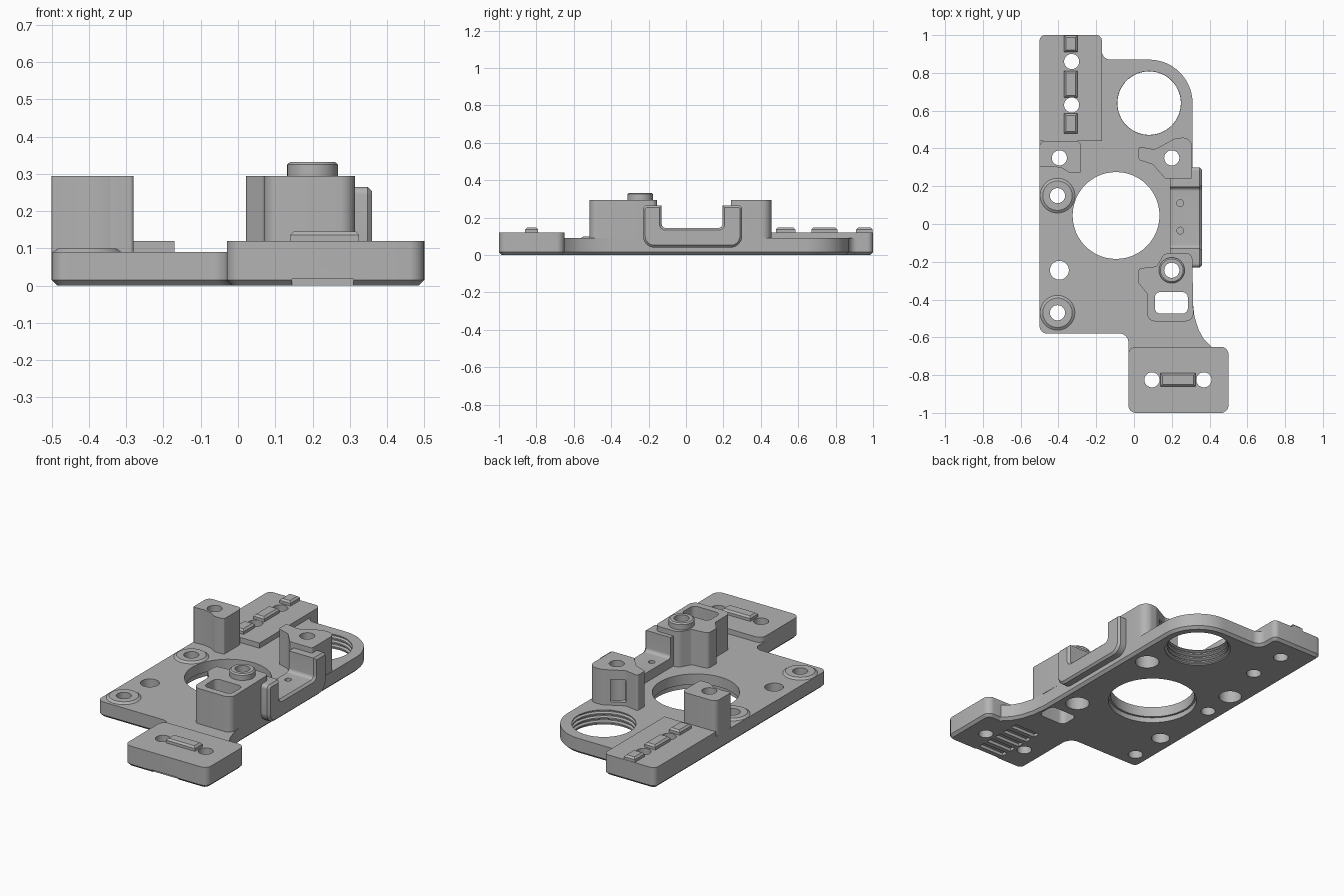
import bpy, bmesh, math
from mathutils import Vector, Matrix

if "Cube" in bpy.data.objects:
    bpy.data.objects.remove(bpy.data.objects["Cube"], do_unlink=True)

grey = bpy.data.materials.new("plain grey")
grey.use_nodes = True
grey.diffuse_color = (0.45, 0.45, 0.45, 1)
grey.node_tree.nodes["Principled BSDF"].inputs["Base Color"].default_value = grey.diffuse_color

T, PLATE, BLOCK, TOWER = 0.015, 0.09, 0.12, 0.295
parts, cutters = [], []


def finish(name, bm, group):
    bmesh.ops.recalc_face_normals(bm, faces=bm.faces)
    mesh = bpy.data.meshes.new(name)
    bm.to_mesh(mesh)
    bm.free()
    mesh.materials.append(grey)
    ob = bpy.data.objects.new(name, mesh)
    bpy.context.collection.objects.link(ob)
    group.append(ob)
    return ob


def rounded(corners):
    """Outline from (x, y, radius) corners."""
    out, n = [], len(corners)
    for i, (x, y, r) in enumerate(corners):
        p = Vector((x, y))
        if r == 0:
            out.append(p)
            continue
        a = (Vector(corners[i - 1][:2]) - p).normalized()
        b = (Vector(corners[(i + 1) % n][:2]) - p).normalized()
        half = a.angle(b) / 2
        centre = p + (a + b).normalized() * r / math.sin(half)
        reach = r / math.tan(half)
        u, v = p + a * reach - centre, p + b * reach - centre
        steps = 16 if r > 0.1 else 6
        for k in range(steps + 1):
            out.append(centre + u.lerp(v, k / steps).normalized() * r)
    return out


def prism(name, corners, z0, z1, low=0, high=0, turn=None, group=parts):
    """Extruded outline with optional chamfers on the bottom or top rim."""
    bm = bmesh.new()
    base = bm.faces.new([bm.verts.new((p.x, p.y, z0)) for p in rounded(corners)])
    ext = bmesh.ops.extrude_face_region(bm, geom=[base], use_keep_orig=True)["geom"]
    bmesh.ops.translate(bm, vec=(0, 0, z1 - z0),
                        verts=[g for g in ext if isinstance(g, bmesh.types.BMVert)])
    bmesh.ops.recalc_face_normals(bm, faces=bm.faces)
    for z, size in ((z0, low), (z1, high)):
        if size:
            rim = [e for e in bm.edges if all(abs(v.co.z - z) < 1e-5 for v in e.verts)]
            bmesh.ops.bevel(bm, geom=rim, offset=size, segments=1,
                            affect='EDGES', clamp_overlap=False)
    if turn:
        bm.transform(turn)
    return finish(name, bm, group)


def rect(x0, x1, y0, y1, r=0):
    return [(x0, y0, r), (x1, y0, r), (x1, y1, r), (x0, y1, r)]


def lathe(name, profile, x, y, group=cutters, seg=48):
    """Closed turned solid from (radius, z) points, bottom to top."""
    bm = bmesh.new()
    rings = [[bm.verts.new((x + r * math.cos(math.tau * k / seg),
                            y + r * math.sin(math.tau * k / seg), z))
              for k in range(seg)] for r, z in profile]
    for lo, hi in zip(rings, rings[1:]):
        for k in range(seg):
            j = (k + 1) % seg
            bm.faces.new((lo[k], lo[j], hi[j], hi[k]))
    bm.faces.new(rings[0][::-1])
    bm.faces.new(rings[-1])
    return finish(name, bm, group)


# Base plate with its bottom chamfer
prism("base_plate", [
    (-0.5, -0.58, 0.04), (-0.03, -0.58, 0.045), (-0.03, -1, 0.04), (0.5, -1, 0.04),
    (0.5, -0.65, 0.04), (0.41, -0.65, 0), (0.37, -0.61, 0), (0.342, -0.56, 0),
    (0.32, -0.49, 0), (0.31, -0.4, 0), (0.31, 0.87, 0.23), (-0.17, 0.87, 0.045),
    (-0.17, 1, 0.03), (-0.5, 1, 0.03)], 0, PLATE, low=T)

# Raised blocks at the back and front ends
prism("back_block", [(-0.5, 0.44, 0), (-0.17, 0.44, 0), (-0.17, 1, 0.03), (-0.5, 1, 0.03)],
      PLATE, BLOCK)
prism("front_block", rect(-0.03, 0.5, -1, -0.65, 0.04), PLATE, BLOCK)

# Tie bars on the blocks
for i, (y0, y1) in enumerate(((0.48, 0.585), (0.67, 0.81), (0.91, 0.998))):
    prism(f"back_bar_{i + 1}", rect(-0.37, -0.3, y0, y1), BLOCK, 0.146, high=0.01)
prism("front_bar", rect(0.14, 0.325, -0.86, -0.79), BLOCK, 0.146, high=0.01)

# Towers
prism("left_tower", [(-0.5, 0.3, 0.01), (-0.43, 0.305, 0), (-0.38, 0.295, 0), (-0.34, 0.27, 0.01),
                     (-0.28, 0.27, 0.01), (-0.28, 0.44, 0.03), (-0.5, 0.44, 0.03)], PLATE, TOWER)
prism("back_tower", [(0.025, 0.34, 0.01), (0.1, 0.315, 0.03), (0.165, 0.24, 0), (0.308, 0.24, 0.01),
                     (0.308, 0.46, 0.05), (0.22, 0.455, 0.04), (0.11, 0.395, 0.04),
                     (0.025, 0.41, 0.01)], PLATE, TOWER)
prism("front_tower", [(0.07, -0.515, 0.04), (0.315, -0.515, 0.04), (0.308, -0.155, 0.03),
                      (0.16, -0.155, 0.04), (0.12, -0.225, 0.02), (0.022, -0.235, 0.02),
                      (0.022, -0.31, 0.02), (0.07, -0.37, 0.03)], PLATE, TOWER)

# U-shaped side bracket, drawn in the y-z plane and extruded along x
upright = Matrix(((0, 0, 1, 0), (1, 0, 0, 0), (0, 1, 0, 0), (0, 0, 0, 1)))
prism("side_bracket", [(-0.23, 0.04, 0.06), (0.3, 0.04, 0.06), (0.3, 0.265, 0.02),
                       (0.195, 0.265, 0), (0.195, 0.145, 0.02), (-0.13, 0.145, 0.02),
                       (-0.13, 0.265, 0), (-0.23, 0.265, 0.02)],
      0.19, 0.36, high=0.012, turn=upright)

# Bosses
for name, y in (("rear_boss", 0.15), ("near_boss", -0.47)):
    lathe(name, [(0.092, PLATE), (0.078, 0.1)], -0.405, y, parts)
lathe("tower_boss", [(0.068, TOWER), (0.068, 0.325), (0.06, 0.332)], 0.2, -0.245, parts)


# Bores: plain, counterbored from below, and the two large openings
def bore(x, y, r, wide=0, depth=0):
    prof = [(r, -0.1), (r, 0.5)]
    if wide:
        prof = [(wide, -0.1), (wide, depth), (r, depth), (r, 0.5)]
    lathe("bore_cutter", prof, x, y)


for x, y in ((-0.33, 0.86), (-0.33, 0.63), (0.095, -0.825), (0.37, -0.825),
             (-0.405, 0.15), (-0.405, -0.47)):
    bore(x, y, 0.04)
bore(-0.395, -0.245, 0.05)
bore(-0.395, 0.35, 0.04, 0.062, 0.085)
bore(0.2, 0.35, 0.04, 0.065, 0.25)
bore(0.2, -0.245, 0.04, 0.065, 0.085)
bore(-0.095, 0.045, 0.23, 0.242, 0.03)
for y in (0.11, -0.035):
    lathe("pin_cutter", [(0.018, 0.11), (0.018, 0.3)], 0.245, y)

# Threaded ring opening
thread = [(0.18, -0.05), (0.18, 0.006)]
for k in range(3):
    z = 0.012 + k * 0.025
    thread += [(0.168, z), (0.168, z + 0.008), (0.182, z + 0.013), (0.182, z + 0.018)]
thread += [(0.168, 0.086), (0.172, 0.1), (0.172, 0.2)]
lathe("thread_cutter", thread, 0.08, 0.64, seg=64)

# Pocket in the front tower, window in the back tower, grooves underneath
prism("pocket_cutter", rect(0.11, 0.285, -0.475, -0.36, 0.03), -0.1, 0.5, group=cutters)
facing = Matrix.Translation((0.2, 0.35, 0)) @ Matrix.Rotation(math.radians(41), 4, 'Z')
prism("window_cutter", rect(-0.04, 0.04, 0, 0.2), 0.11, 0.24, turn=facing, group=cutters)
for k in range(6):
    y = -1.02 + k * 0.068
    prism("groove_cutter", rect(0.145, 0.31, y, y + 0.04), -0.05, 0.018, group=cutters)


# Cut only where boxes overlap, then bake the result and drop the cutters
def bounds(ob):
    cs = [v.co for v in ob.data.vertices]
    return [(min(c[i] for c in cs), max(c[i] for c in cs)) for i in range(3)]


boxes = {c.name: bounds(c) for c in cutters}
for part in parts:
    box = bounds(part)
    for c in cutters:
        if all(a[0] < b[1] and b[0] < a[1] for a, b in zip(box, boxes[c.name])):
            mod = part.modifiers.new(c.name, 'BOOLEAN')
            mod.operation, mod.solver, mod.object = 'DIFFERENCE', 'EXACT', c

deps = bpy.context.evaluated_depsgraph_get()
baked = [bpy.data.meshes.new_from_object(p.evaluated_get(deps)) for p in parts]
for part, mesh in zip(parts, baked):
    part.modifiers.clear()
    part.data = mesh
for c in cutters:
    bpy.data.objects.remove(c, do_unlink=True)

bpy.ops.object.select_all(action='DESELECT')
for part in parts:
    part.select_set(True)
bpy.context.view_layer.objects.active = parts[0]
bpy.ops.object.shade_smooth_by_angle(angle=math.radians(30))
